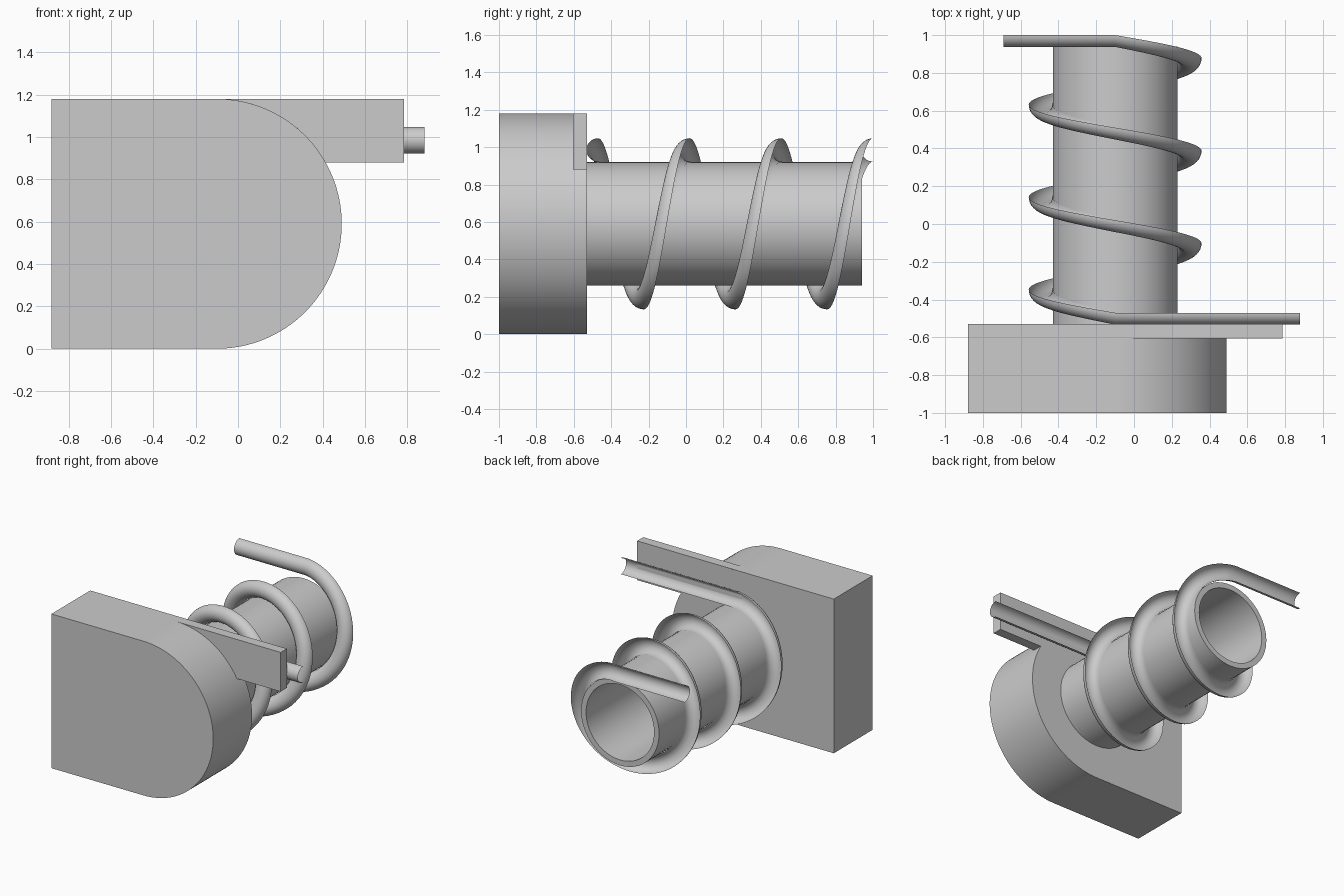
import bpy, bmesh
from math import sin, cos, asin, pi, radians

if "Cube" in bpy.data.objects:
    bpy.data.objects.remove(bpy.data.objects["Cube"], do_unlink=True)

grey = bpy.data.materials.new("plain grey")
grey.use_nodes = True
COLOUR = (0.6, 0.6, 0.6, 1)
grey.diffuse_color = COLOUR
grey.node_tree.nodes["Principled BSDF"].inputs["Base Color"].default_value = COLOUR

# Shared axis of the rounded block, tube and coil (runs along y)
CX, CZ, R = -0.10, 0.59, 0.59
FRONT, BACK = -1.0, -0.53


def finish(name, bm, fix_normals=True):
    if fix_normals:
        bmesh.ops.recalc_face_normals(bm, faces=bm.faces[:])
    mesh = bpy.data.meshes.new(name)
    bm.to_mesh(mesh)
    bm.free()
    mesh.materials.append(grey)
    obj = bpy.data.objects.new(name, mesh)
    bpy.context.collection.objects.link(obj)
    bpy.ops.object.select_all(action="DESELECT")
    obj.select_set(True)
    bpy.context.view_layer.objects.active = obj
    bpy.ops.object.shade_smooth_by_angle(angle=radians(30))
    return obj


def arc(start, end, steps, radius=R):
    angles = [start + (end - start) * i / steps for i in range(steps + 1)]
    return [(CX + radius * cos(a), CZ + radius * sin(a)) for a in angles]


def extrude_outline(name, outline, y0, y1):
    bm = bmesh.new()
    face = bm.faces.new([bm.verts.new((x, y0, z)) for x, z in outline])
    new = bmesh.ops.extrude_face_region(bm, geom=[face])["geom"]
    moved = [v for v in new if isinstance(v, bmesh.types.BMVert)]
    bmesh.ops.translate(bm, verts=moved, vec=(0, y1 - y0, 0))
    return finish(name, bm)


def bridge_rows(bm, rows, closed):
    for a, b in zip(rows, rows[1:]):
        count = len(a) if closed else len(a) - 1
        for i in range(count):
            j = (i + 1) % len(a)
            bm.faces.new((a[i], a[j], b[j], b[i]))


# Block with one rounded end
extrude_outline("rounded_block", [(-0.88, 0), (-0.88, 2 * R)] + arc(pi / 2, -pi / 2, 64),
                FRONT, BACK)

# Side plate that meets the rounded end
low = 0.88
extrude_outline("side_plate",
                arc(pi / 2, asin((low - CZ) / R), 24) + [(0.785, low), (0.785, 2 * R)],
                -0.605, BACK)

# Hollow tube, open at the back
bm = bmesh.new()
OUTER, INNER, TUBE_END = 0.33, 0.288, 0.94
rows = [[bm.verts.new((x, y, z)) for x, z in arc(0, 2 * pi, 64, r)[:-1]]
        for r, y in ((OUTER, BACK), (OUTER, TUBE_END), (INNER, TUBE_END), (INNER, BACK))]
bridge_rows(bm, rows + rows[:1], closed=True)
finish("tube", bm)

# Coil: an open half-round channel with straight ends, grooved side to the back
COIL_R, WIRE_R, TURNS, STEPS = 0.395, 0.0625, 3, 72
Y0, Y1 = -0.47, 1.0
stations = [(0.88, Y0, 0)]
for i in range(TURNS * STEPS + 1):
    t = i / (TURNS * STEPS)
    stations.append((CX, Y0 + (Y1 - Y0) * t, 2 * pi * TURNS * t))
stations.append((-0.69, Y1, 0))

bm = bmesh.new()
rows = []
for x, y, turn in stations:
    row = []
    for k in range(17):
        a = pi * k / 16
        r = COIL_R + WIRE_R * cos(a)
        row.append(bm.verts.new((x - r * sin(turn), y - WIRE_R * sin(a), CZ + r * cos(turn))))
    rows.append(row)
bridge_rows(bm, rows, closed=False)
bmesh.ops.reverse_faces(bm, faces=bm.faces[:])
finish("channel_coil", bm, fix_normals=False)
